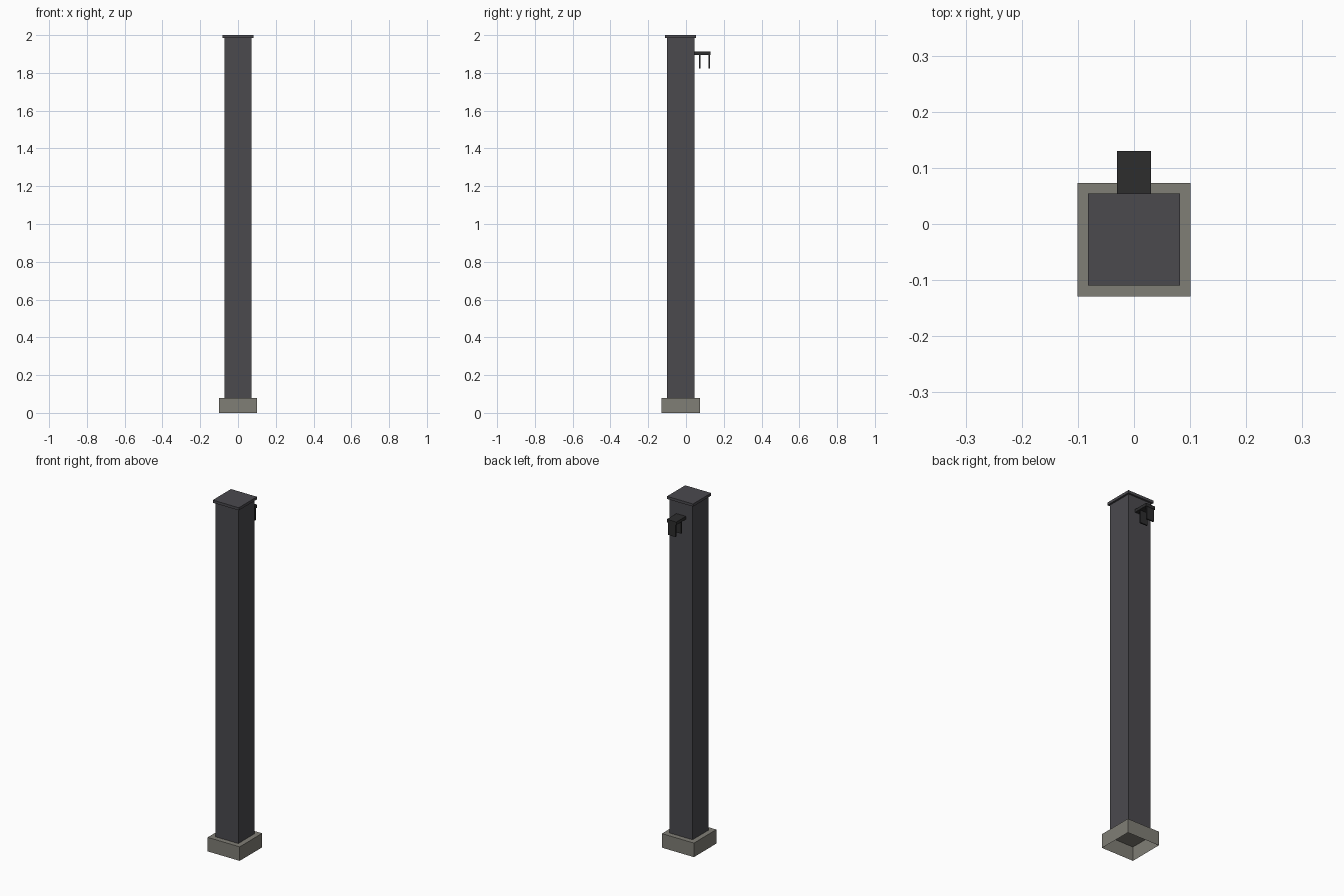
import bpy
import bmesh
from mathutils import Vector

default = bpy.data.objects.get("Cube")
if default:
    bpy.data.objects.remove(default, do_unlink=True)


def material(name, rgb):
    mat = bpy.data.materials.new(name)
    mat.use_nodes = True
    mat.diffuse_color = (*rgb, 1)
    mat.node_tree.nodes["Principled BSDF"].inputs["Base Color"].default_value = (*rgb, 1)
    return mat


def box(name, mat, x, y, z, open_bottom=False):
    """Box spanning the given (min, max) ranges, optionally without its underside."""
    bm = bmesh.new()
    bmesh.ops.create_cube(bm, size=1)
    low, high = (Vector(c) for c in zip(x, y, z))
    for v in bm.verts:
        v.co = Vector(lo + (c + 0.5) * (hi - lo) for lo, hi, c in zip(low, high, v.co))
    if open_bottom:
        bm.normal_update()
        under = [f for f in bm.faces if f.normal.z < -0.5]
        bmesh.ops.delete(bm, geom=under, context="FACES")
    mesh = bpy.data.meshes.new(name)
    bm.to_mesh(mesh)
    bm.free()
    mesh.materials.append(mat)
    obj = bpy.data.objects.new(name, mesh)
    bpy.context.collection.objects.link(obj)
    return obj


def span(half, centre=0.0):
    return (centre - half, centre + half)


steel = material("dark grey steel", (0.069, 0.067, 0.076))
concrete = material("warm grey concrete", (0.216, 0.209, 0.180))
black = material("black metal", (0.026, 0.026, 0.027))

# Square post on a hollow footing, set forward of the bracket
post_y = -0.028
box("footing", concrete, span(0.101), span(0.101, post_y), (0, 0.08), open_bottom=True)
box("post", steel, span(0.072), span(0.072, post_y), (0.08, 1.985), open_bottom=True)
box("cap", steel, span(0.082), span(0.082, post_y), (1.985, 2.0))

# Bracket on the back: a shelf with two hanging plates
box("bracket_shelf", black, span(0.03), (0.044, 0.13), (1.895, 1.912))
for name, y in (("inner_hanger", 0.074), ("outer_hanger", 0.124)):
    box(name, black, span(0.023), span(0.004, y), (1.824, 1.895))
